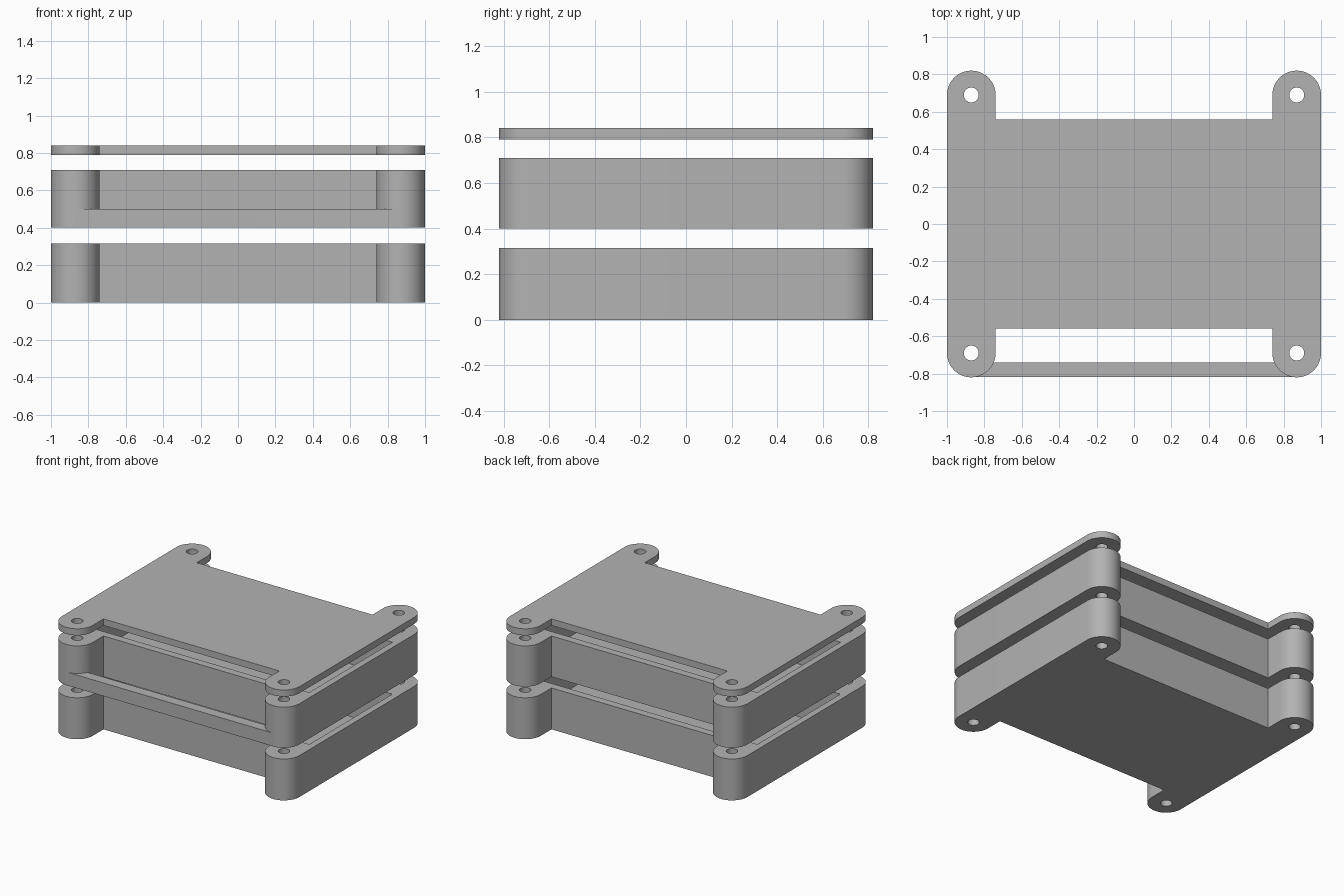
import bpy
import bmesh
from math import cos, sin, pi, radians

old = bpy.data.objects.get("Cube")
if old:
    bpy.data.objects.remove(old, do_unlink=True)

POST_X, POST_Y, POST_R, HOLE_R = 0.87, 0.69, 0.13, 0.04
BODY_Y = 0.56
WALL, FLOOR = 0.05, 0.05
STEPS = 24

grey = bpy.data.materials.new("plain_grey")
grey.use_nodes = True
colour = (0.45, 0.45, 0.45, 1)
grey.diffuse_color = colour
grey.node_tree.nodes["Principled BSDF"].inputs["Base Color"].default_value = colour


def prism(name, points, z0, z1):
    """Extrude a counter-clockwise outline from z0 up to z1."""
    bm = bmesh.new()
    base = bm.faces.new([bm.verts.new((x, y, z0)) for x, y in points])
    top = bmesh.ops.extrude_face_region(bm, geom=[base], use_keep_orig=True)["geom"]
    for v in top:
        if isinstance(v, bmesh.types.BMVert):
            v.co.z = z1
    bmesh.ops.recalc_face_normals(bm, faces=bm.faces)
    mesh = bpy.data.meshes.new(name)
    bm.to_mesh(mesh)
    bm.free()
    mesh.materials.append(grey)
    obj = bpy.data.objects.new(name, mesh)
    bpy.context.collection.objects.link(obj)
    return obj


def rect(x0, y0, x1, y1):
    return [(x0, y0), (x1, y0), (x1, y1), (x0, y1)]


def circle(cx, cy, r, count):
    return [(cx + r * cos(2 * pi * i / count), cy + r * sin(2 * pi * i / count))
            for i in range(count)]


def outline():
    """Plate with a round-ended lug at each corner."""
    lug = [(POST_X + POST_R * cos(pi * i / STEPS), POST_Y + POST_R * sin(pi * i / STEPS))
           for i in range(STEPS + 1)]
    quarter = lug + [(POST_X - POST_R, BODY_Y)]
    back = quarter + [(-x, y) for x, y in reversed(quarter)]
    return back + [(-x, -y) for x, y in back]


def combine(target, tool, operation):
    """Apply a boolean and remove the tool."""
    tool.hide_render = True
    mod = target.modifiers.new("shape", 'BOOLEAN')
    mod.object, mod.operation, mod.solver = tool, operation, 'EXACT'
    bpy.ops.object.select_all(action='DESELECT')
    bpy.context.view_layer.objects.active = target
    target.select_set(True)
    bpy.ops.object.modifier_apply(modifier=mod.name)
    bpy.data.objects.remove(tool, do_unlink=True)


def layer(name, z0, z1, hollow=True, bar=False):
    obj = prism(name, outline(), z0, z1)
    # open cavity
    if hollow:
        x, y = 1 - WALL, BODY_Y - 0.06
        combine(obj, prism("cavity", rect(-x, -y, x, y), z0 + FLOOR, z1 + 0.1), 'DIFFERENCE')
    # low front bar joining the two front posts
    if bar:
        combine(obj, prism("bar", rect(-POST_X, -0.819, POST_X, -0.74), z0, z0 + 0.1), 'UNION')
    # bolt holes
    for sx in (-1, 1):
        for sy in (-1, 1):
            hole = circle(sx * POST_X, sy * POST_Y, HOLE_R, 32)
            combine(obj, prism("hole", hole, z0 - 0.1, z1 + 0.1), 'DIFFERENCE')
    bpy.ops.object.shade_smooth_by_angle(angle=radians(30))
    return obj


layer("bottom_tray", 0, 0.315)
layer("middle_tray", 0.4, 0.71, bar=True)
layer("lid", 0.79, 0.84, hollow=False)
